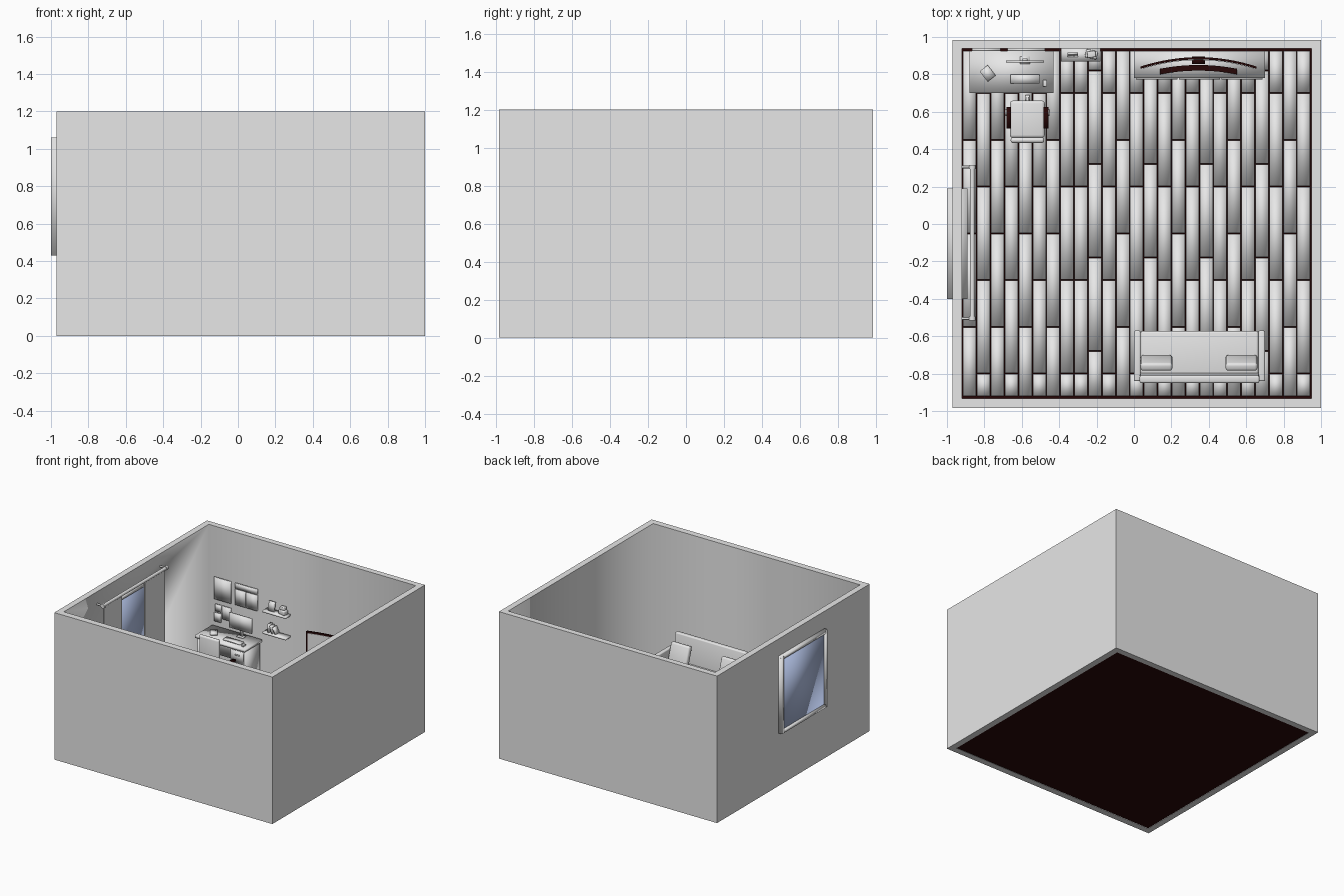
import bpy, bmesh, math
from mathutils import Matrix, Vector

if "Cube" in bpy.data.objects:
    bpy.data.objects.remove(bpy.data.objects["Cube"])


def material(name, rgb):
    m = bpy.data.materials.new(name)
    m.diffuse_color = (*rgb, 1)
    m.use_nodes = True
    m.node_tree.nodes["Principled BSDF"].inputs["Base Color"].default_value = m.diffuse_color
    return m


GREY = material("light_grey", (0.8, 0.8, 0.8))
DARK = material("dark_maroon", (0.02, 0.002, 0.002))
BLUE = material("glass_blue", (0.5, 0.6, 0.88))


def finish(name, bm, mat, smooth=True):
    bmesh.ops.recalc_face_normals(bm, faces=bm.faces)
    me = bpy.data.meshes.new(name)
    for f in bm.faces:
        f.smooth = smooth
    bm.to_mesh(me)
    bm.free()
    me.materials.append(mat)
    ob = bpy.data.objects.new(name, me)
    bpy.context.collection.objects.link(ob)
    return ob


def box(name, x0, x1, y0, y1, z0, z1, mat=GREY, smooth=True, rot=None, bevel=0):
    """Box from its limits; rot = (angle, axis) about its centre."""
    bm = bmesh.new()
    bmesh.ops.create_cube(bm, size=1)
    bmesh.ops.scale(bm, vec=(x1 - x0, y1 - y0, z1 - z0), verts=bm.verts)
    if bevel:
        bmesh.ops.bevel(bm, geom=bm.edges[:], offset=bevel, segments=3, profile=0.5, affect='EDGES')
    if rot:
        bmesh.ops.rotate(bm, matrix=Matrix.Rotation(math.radians(rot[0]), 3, rot[1]), verts=bm.verts)
    bmesh.ops.translate(bm, vec=((x0 + x1) / 2, (y0 + y1) / 2, (z0 + z1) / 2), verts=bm.verts)
    return finish(name, bm, mat, smooth)


def rod(name, a, b, r, mat=GREY, r2=None):
    """Cylinder or cone between two points."""
    a, b = Vector(a), Vector(b)
    bm = bmesh.new()
    bmesh.ops.create_cone(bm, cap_ends=True, segments=20, radius1=r,
                          radius2=r if r2 is None else r2, depth=(b - a).length)
    q = (b - a).to_track_quat('Z', 'Y').to_matrix().to_4x4()
    bm.transform(Matrix.Translation((a + b) / 2) @ q)
    ob = finish(name, bm, mat)
    ob.data.set_sharp_from_angle(angle=math.radians(40))
    return ob


def arc_slab(name, cx, half, y_mid, sag, thick, z0, z1, mat):
    """Upright slab bowed away from the viewer."""
    bm = bmesh.new()
    n, rings = 16, []
    for i in range(n + 1):
        t = 2 * i / n - 1
        x, y = cx + half * t, y_mid - sag * t * t
        rings.append([bm.verts.new(p) for p in
                      ((x, y, z0), (x, y + thick, z0), (x, y + thick, z1), (x, y, z1))])
    for a, b in zip(rings, rings[1:]):
        for k in range(4):
            bm.faces.new((a[k], a[(k + 1) % 4], b[(k + 1) % 4], b[k]))
    bm.faces.new(rings[0])
    bm.faces.new(rings[-1])
    ob = finish(name, bm, mat)
    ob.data.set_sharp_from_angle(angle=math.radians(40))
    return ob


# Walls: open box with a window opening
walls = box("walls", -0.97, 1.0, -0.985, 0.985, 0, 1.2, smooth=False)
for cut in (box("room_cutter", -0.92, 0.95, -0.933, 0.937, -1, 2),
            box("window_cutter", -1.2, -0.8, -0.385, 0.175, 0.45, 1.04)):
    cut.hide_render = True
    mod = walls.modifiers.new("cut", 'BOOLEAN')
    mod.operation, mod.solver, mod.object = 'DIFFERENCE', 'EXACT', cut
    bpy.context.view_layer.objects.active = walls
    bpy.ops.object.modifier_apply(modifier=mod.name)
    bpy.data.objects.remove(cut)

# Floor: dark base with staggered planks
box("floor_base", -0.92, 0.95, -0.933, 0.937, 0.003, 0.02, DARK, smooth=False)
pitch = 1.86 / 25
for c in range(25):
    x = -0.915 + c * pitch
    start = (0.45, 0.2)[c % 2] if c < 8 else (0.2, 0.32, 0.2, 0.45)[c % 4]
    edges = [-0.923] + [start + 0.5 * k for k in range(-3, 3) if -0.9 < start + 0.5 * k < 0.9] + [0.927]
    for y0, y1 in zip(edges, edges[1:]):
        box("floor_plank", x + 0.002, x + pitch - 0.003, y0 + 0.003, y1 - 0.003, 0.018, 0.03)
F = 0.03

# Window: frame, glass
for y0, y1 in ((-0.40, -0.375), (0.165, 0.19)):
    box("window_side", -1.0, -0.89, y0, y1, 0.43, 1.06)
for z0, z1 in ((0.43, 0.455), (1.035, 1.06)):
    box("window_rail", -1.0, -0.89, -0.40, 0.19, z0, z1)
box("window_glass", -0.985, -0.90, -0.38, 0.17, 0.45, 1.04, BLUE)

# Curtain rod, brackets and two panels
rod("curtain_rod", (-0.865, -0.51, 1.1), (-0.865, 0.31, 1.1), 0.013)
for y in (-0.505, 0.305):
    rod("rod_bracket", (-0.92, y, 1.1), (-0.865, y, 1.1), 0.007)
    rod("rod_end", (-0.865, y - 0.01, 1.1), (-0.865, y + 0.01, 1.1), 0.018)
for y0, y1 in ((-0.50, -0.265), (0.03, 0.29)):
    box("curtain", -0.869, -0.861, y0, y1, 0.06, 1.1, smooth=False)

# Desk: top, side panel, drawers
box("desk_top", -0.88, -0.43, 0.70, 0.925, 0.375, 0.395)
box("desk_side", -0.865, -0.845, 0.715, 0.92, F, 0.375)
box("desk_back", -0.845, -0.57, 0.90, 0.915, 0.18, 0.375)
box("drawer_unit", -0.57, -0.445, 0.72, 0.92, F, 0.375)
for k in range(3):
    z = 0.045 + k * 0.108
    box("drawer_front", -0.563, -0.452, 0.712, 0.722, z, z + 0.1)
    box("drawer_handle", -0.53, -0.485, 0.705, 0.713, z + 0.065, z + 0.072)

# Monitor, keyboard, mouse, notebook
box("monitor", -0.685, -0.48, 0.863, 0.873, 0.45, 0.573)
box("monitor_neck", -0.595, -0.57, 0.873, 0.885, 0.395, 0.52)
box("monitor_foot", -0.61, -0.555, 0.855, 0.895, 0.395, 0.402)
box("keyboard", -0.66, -0.505, 0.75, 0.80, 0.395, 0.405)
box("mouse", -0.487, -0.465, 0.735, 0.77, 0.395, 0.408, bevel=0.005)
box("notebook", -0.81, -0.755, 0.77, 0.84, 0.395, 0.412, rot=(38, 'Z'))

# Office chair: seat, back, arms, column, star base
CX, CY = -0.57, 0.56
box("chair_seat", CX - 0.093, CX + 0.093, 0.46, 0.66, 0.225, 0.26, bevel=0.016)
box("chair_back", CX - 0.09, CX + 0.09, 0.433, 0.463, 0.29, 0.56, bevel=0.014)
box("back_support", CX - 0.02, CX + 0.02, 0.437, 0.457, 0.22, 0.32)
for s in (-1, 1):
    x = CX + s * 0.1
    box("chair_arm", x - 0.013, x + 0.013, 0.51, 0.625, 0.325, 0.34, DARK)
    box("arm_post", x - 0.008, x + 0.008, 0.55, 0.58, 0.24, 0.325, DARK)
rod("chair_column", (CX, CY, 0.06), (CX, CY, 0.23), 0.014)
for k in range(5):
    a = math.radians(90 + 72 * k)
    ex, ey = CX + 0.115 * math.cos(a), CY + 0.115 * math.sin(a)
    rod("chair_base_leg", (CX, CY, 0.075), (ex, ey, 0.06), 0.011, r2=0.008)
    rod("chair_caster", (ex - 0.01, ey, 0.046), (ex + 0.01, ey, 0.046), 0.016)

# Wall pictures above the desk: (x0, x1, z0, z1)
for p in ((-0.867, -0.713, 0.61, 0.788), (-0.677, -0.477, 0.745, 0.789),
          (-0.677, -0.582, 0.613, 0.74), (-0.574, -0.477, 0.613, 0.74),
          (-0.855, -0.80, 0.515, 0.57), (-0.867, -0.803, 0.43, 0.50),
          (-0.795, -0.713, 0.465, 0.57)):
    box("wall_picture", p[0], p[1], 0.926, 0.937, p[2], p[3])

# Two wall shelves with ornaments
for z in (0.65, 0.475):
    box("wall_shelf", -0.39, -0.18, 0.87, 0.937, z, z + 0.013)
box("shelf_frame", -0.355, -0.30, 0.90, 0.91, 0.663, 0.74, rot=(-10, 'X'))
box("shelf_box", -0.26, -0.195, 0.885, 0.93, 0.663, 0.70, rot=(-12, 'Z'), bevel=0.008)
box("shelf_box_lid", -0.25, -0.205, 0.89, 0.925, 0.70, 0.725, rot=(8, 'Z'), bevel=0.006)
for k, tilt in enumerate((0, 14, 28)):
    x = -0.355 + 0.027 * k
    box("shelf_book", x, x + 0.014, 0.885, 0.93, 0.487, 0.555 - 0.006 * k, rot=(-tilt, 'Y'))

# Media console with doors
box("console", 0.0, 0.70, 0.78, 0.925, 0.05, 0.22)
for k in range(3):
    x = 0.012 + k * 0.228
    box("console_door", x, x + 0.22, 0.773, 0.782, 0.06, 0.21)
for x in (0.03, 0.64):
    for y in (0.795, 0.88):
        box("console_foot", x, x + 0.03, y, y + 0.03, F, 0.05)

# Curved television, screen, neck and curved bar
arc_slab("tv_body", 0.345, 0.31, 0.88, 0.05, 0.012, 0.27, 0.624, DARK)
arc_slab("tv_screen", 0.345, 0.297, 0.876, 0.046, 0.006, 0.285, 0.61, GREY)
box("tv_neck", 0.31, 0.38, 0.855, 0.895, 0.22, 0.40, DARK)
arc_slab("tv_bar", 0.345, 0.205, 0.82, 0.02, 0.03, 0.22, 0.25, DARK)

# Sofa facing the television
box("sofa_base", 0.02, 0.68, -0.84, -0.575, 0.06, 0.16, bevel=0.008)
box("sofa_seat", 0.035, 0.665, -0.81, -0.572, 0.16, 0.22, bevel=0.012)
box("sofa_back", 0.03, 0.67, -0.84, -0.80, 0.12, 0.435, rot=(4, 'X'), bevel=0.01)
for x in (0.0, 0.665):
    box("sofa_arm", x, x + 0.035, -0.84, -0.57, 0.06, 0.33, bevel=0.008)
    for y in (-0.82, -0.61):
        box("sofa_foot", x + 0.005, x + 0.03, y, y + 0.025, F, 0.065)
for x, a in ((0.035, 4), (0.49, -4)):
    box("sofa_pillow", x, x + 0.17, -0.765, -0.72, 0.225, 0.385, rot=(18, 'X'), bevel=0.015)
